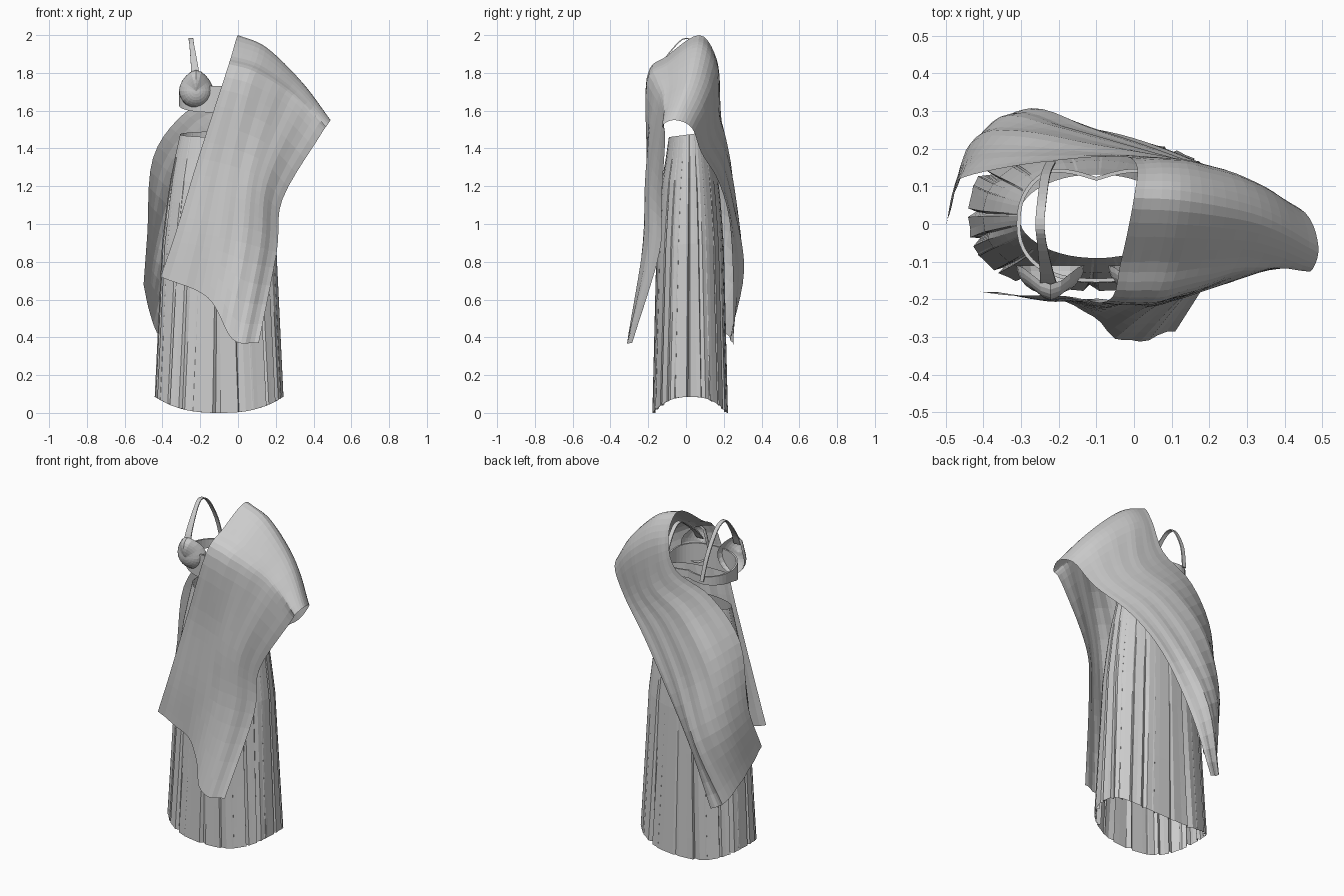
import bpy, math
from mathutils import Vector

if "Cube" in bpy.data.objects:
    bpy.data.objects.remove(bpy.data.objects["Cube"])

CX = -0.1  # body centre line


def make(name, verts, faces):
    me = bpy.data.meshes.new(name)
    me.from_pydata([tuple(v) for v in verts], [], faces)
    me.update()
    ob = bpy.data.objects.new(name, me)
    bpy.context.collection.objects.link(ob)
    return ob


def grid(name, rows, closed=False):
    n = len(rows[0])
    faces = []
    for i in range(len(rows) - 1):
        for j in range(n if closed else n - 1):
            k = (j + 1) % n
            faces.append((i * n + j, i * n + k, (i + 1) * n + k, (i + 1) * n + j))
    return make(name, [v for r in rows for v in r], faces)


def spline(pts, steps):
    """Catmull-Rom through the points."""
    p = [Vector(q) for q in pts]
    p = [p[0] * 2 - p[1]] + p + [p[-1] * 2 - p[-2]]
    out = []
    for i in range(1, len(p) - 2):
        a, b, c, d = p[i - 1:i + 3]
        for s in range(steps):
            t = s / steps
            out.append(0.5 * (2 * b + (c - a) * t + (2 * a - 5 * b + 4 * c - d) * t ** 2
                              + (3 * b - a - 3 * c + d) * t ** 3))
    return out + [p[-2]]


def lerp_profile(table, z):
    for lo, hi in zip(table, table[1:]):
        if z <= hi[0]:
            t = (z - lo[0]) / (hi[0] - lo[0])
            return [l + (h - l) * t for l, h in zip(lo[1:], hi[1:])]
    return table[-1][1:]


def soft_box(v, e):
    return math.copysign(abs(v) ** e, v)


# Pleated skirt: oval profile (z, half width, half depth), irregular knife pleats
profile = [(0, 0.345, 0.2), (0.9, 0.302, 0.178), (1.2, 0.265, 0.155),
           (1.37, 0.23, 0.125), (1.48, 0.205, 0.11)]
PLEATS = 24
pleat_shape = [(0.0, 1.0), (0.4, 0.85), (0.8, 1.0), (0.9, 0.1)]
rows = []
for i in range(13):
    t = i / 12
    row = []
    for p in range(PLEATS):
        for f, out in pleat_shape:
            q = p + f + 0.3 * math.sin(p * 2.1) * (f < 0.5)
            a = 2 * math.pi * q / PLEATS
            c, s = math.cos(a), math.sin(a)
            hem = 0.085 * c * c
            top = 1.475 + 0.015 * s
            z = hem + (top - hem) * t
            w, d = lerp_profile(profile, z)
            depth = 0.004 + 0.09 * (1 - t) * (0.7 + 0.3 * math.sin(p * 2.3))
            e = 0.78 + 0.22 * t
            k = 1 - depth * (1 - out)
            row.append((CX + w * k * soft_box(c, e), 0.022 + d * k * soft_box(s, e), z))
    rows.append(row)
grid("pleated_skirt", rows, closed=True)

# Shawl: cross sections from inner edge to outer edge, front hem over shoulder to back hem
front = [
    [(-.41, -.18, .72), (-.16, -.215, .61), (-.03, -.31, .39), (.11, -.285, .37)],
    [(-.325, -.19, .97), (-.10, -.215, .93), (.07, -.22, .89), (.205, -.14, .85)],
    [(-.21, -.19, 1.35), (-.04, -.205, 1.31), (.11, -.205, 1.25), (.235, -.13, 1.13)],
    [(-.07, -.205, 1.78), (.07, -.205, 1.74), (.26, -.145, 1.63), (.43, -.11, 1.46)],
    [(-.035, -.10, 1.89), (.12, -.10, 1.84), (.31, -.09, 1.70), (.47, -.125, 1.52)],
    [(0, .07, 2.0), (.15, .06, 1.935), (.34, .02, 1.75), (.49, -.06, 1.55)],
]
back = [
    [(.005, .16, 1.88), (.14, .16, 1.82), (.31, .115, 1.68), (.455, .03, 1.51)],
    [(-.06, .18, 1.70), (.10, .175, 1.57), (.23, .135, 1.47), (.35, .08, 1.38)],
    [(-.28, .16, 1.59), (-.11, .21, 1.45), (.03, .20, 1.33), (.16, .17, 1.23)],
    [(-.45, .125, 1.35), (-.30, .245, 1.22), (-.14, .255, 1.10), (-.015, .23, 1.02)],
    [(-.48, .09, .95), (-.42, .23, .87), (-.29, .305, .77), (-.20, .25, .70)],
    [(-.50, -.01, .68), (-.47, .10, .54), (-.42, .22, .41), (-.34, .25, .36)],
]
across = [spline(s, 6) for s in front + back]
along = [spline(col, 5) for col in zip(*across)]
rows = [list(r) for r in zip(*along)]
# soft folds running along the cloth, fading out over the shoulder
n = len(rows)
for i, r in enumerate(rows):
    fade = abs(i / (n - 1) - 0.47) * 2
    for j, v in enumerate(r[1:-1], 1):
        v.y += 0.005 * fade * math.sin(j * 1.6 + i * 0.12)
grid("draped_shawl", rows)

# Bra band: oval ring, deep across the front, narrow at the back with a dip at the spine
rows = []
for k in range(2):
    row = []
    for i in range(48):
        a = 2 * math.pi * i / 48
        c, s = soft_box(math.cos(a), 0.85), soft_box(math.sin(a), 0.85)
        b, f = max(0, s), max(0, -s)
        low = 1.63 + 0.015 * b - 0.04 * f
        high = 1.70 - 0.01 * b + 0.03 * f
        x = CX + 0.212 * c
        y = 0.17 * b - 0.045 * b * max(0, 1 - abs(c) * 1.6) - 0.155 * f
        row.append((x, y, high if k else low))
    rows.append(row)
band = grid("bra_band", rows, closed=True)
sol = band.modifiers.new("thickness", "SOLIDIFY")
sol.thickness = 0.01

strap_path = [(-.225, -.17, 1.77), (-.232, -.13, 1.85), (-.245, -.05, 1.95), (-.25, .0, 1.982),
              (-.245, .06, 1.95), (-.235, .13, 1.82), (-.22, .165, 1.67)]
for side, sx in (("right", 1), ("left", -1)):
    def mir(x):
        return CX + (x - CX) * sx

    # Cup: rounded dome drawn up towards the strap
    rows = []
    for i in range(9):
        t = i / 8 * math.pi / 2
        row = []
        for j in range(20):
            a = 2 * math.pi * j / 20
            up = max(0, math.sin(a)) ** 4
            r = 0.09 * math.sin(t)
            row.append((mir(-.222 + r * math.cos(a)),
                        -0.11 - 0.078 * math.cos(t) - 0.05 * up * math.sin(t),
                        1.705 + r * math.sin(a) * (1 + 0.22 * up)))
        rows.append(row)
    grid(side + "_cup", rows, closed=True)

    # Shoulder strap: flat ribbon, wider at the front
    path = spline(strap_path, 4)
    rows = []
    for i, p in enumerate(path):
        w = 0.024 - 0.012 * min(1, i / 8)
        rows.append([(mir(p.x - w), p.y, p.z), (mir(p.x + w), p.y, p.z)])
    strap = grid(side + "_strap", rows)
    if side == "left":  # tuck the covered strap beneath the shawl
        for v in strap.data.vertices:
            v.co.z -= 0.09 * max(0, (v.co.z - 1.67) / 0.31)
    m = strap.modifiers.new("thickness", "SOLIDIFY")
    m.thickness = 0.006
    m.offset = 0
